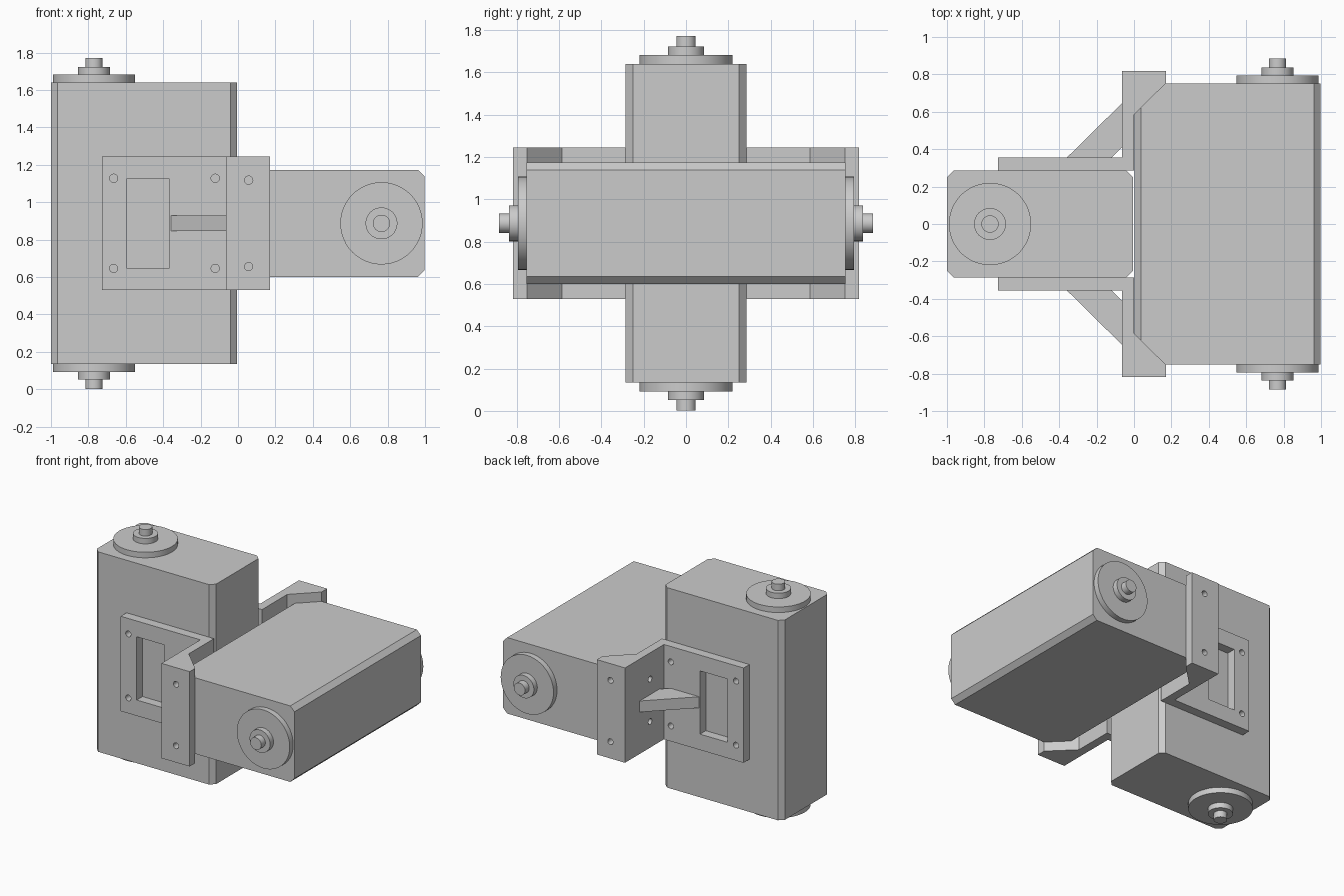
import bpy
import bmesh
import math
from mathutils import Matrix, Vector

if "Cube" in bpy.data.objects:
    bpy.data.objects.remove(bpy.data.objects["Cube"], do_unlink=True)

grey = bpy.data.materials.new("plain grey")
grey.use_nodes = True
grey.diffuse_color = (0.6, 0.6, 0.6, 1)
grey.node_tree.nodes["Principled BSDF"].inputs["Base Color"].default_value = (0.6, 0.6, 0.6, 1)

MID = 0.887      # height of the centre line
HALF = 0.7525    # half the length of a motor


def finish(name, bm):
    bmesh.ops.recalc_face_normals(bm, faces=bm.faces)
    mesh = bpy.data.meshes.new(name)
    bm.to_mesh(mesh)
    bm.free()
    mesh.materials.append(grey)
    obj = bpy.data.objects.new(name, mesh)
    bpy.context.collection.objects.link(obj)
    return obj


def prism(name, outline, low, high):
    """Extrude an x-y outline from low to high in z."""
    bm = bmesh.new()
    face = bm.faces.new([bm.verts.new((x, y, low)) for x, y in outline])
    top = bmesh.ops.extrude_face_region(bm, geom=[face])["geom"]
    bmesh.ops.translate(bm, vec=(0, 0, high - low),
                        verts=[v for v in top if isinstance(v, bmesh.types.BMVert)])
    return finish(name, bm)


def lathe(name, profile, steps=48):
    """Turn a radius-height profile around z."""
    bm = bmesh.new()
    verts = [bm.verts.new((r, 0, z)) for r, z in profile]
    edges = [bm.edges.new(pair) for pair in zip(verts, verts[1:])]
    bmesh.ops.spin(bm, geom=verts + edges, cent=(0, 0, 0), axis=(0, 0, 1),
                   angle=math.tau, steps=steps)
    bmesh.ops.remove_doubles(bm, verts=bm.verts, dist=1e-4)
    return finish(name, bm)


def select_only(obj):
    bpy.ops.object.select_all(action='DESELECT')
    obj.select_set(True)
    bpy.context.view_layer.objects.active = obj


def mirror(obj, axis):
    mod = obj.modifiers.new("mirror", 'MIRROR')
    mod.use_axis = [i == axis for i in range(3)]
    mod.use_mirror_merge = False
    select_only(obj)
    bpy.ops.object.modifier_apply(modifier=mod.name)


def cut(obj, cutter):
    mod = obj.modifiers.new("cut", 'BOOLEAN')
    mod.operation = 'DIFFERENCE'
    mod.solver = 'EXACT'
    mod.object = cutter
    cutter.hide_render = True
    select_only(obj)
    bpy.ops.object.modifier_apply(modifier=mod.name)
    bpy.data.objects.remove(cutter, do_unlink=True)


def drill(obj, centre, direction, radius=0.022):
    bm = bmesh.new()
    turn = Vector(direction).to_track_quat('Z', 'Y').to_matrix().to_4x4()
    bmesh.ops.create_cone(bm, cap_ends=True, segments=24, radius1=radius, radius2=radius,
                          depth=0.12, matrix=Matrix.Translation(centre) @ turn)
    cut(obj, finish("hole_cutter", bm))


def motor(label, location, rotation):
    # Case with chamfered long edges
    a, b, c = 0.497, 0.286, 0.035
    outline = [(-a, c - b), (c - a, -b), (a - c, -b), (a, c - b),
               (a, b - c), (a - c, b), (c - a, b), (-a, b - c)]
    case = prism(label + "_motor_case", outline, -HALF, HALF)
    # Stepped output hub on both ends
    h = HALF
    hub = lathe(label + "_motor_hubs",
                [(0, h - 0.01), (0.22, h - 0.01), (0.22, h + 0.042), (0.085, h + 0.042),
                 (0.085, h + 0.083), (0.046, h + 0.083), (0.046, h + 0.132), (0, h + 0.132)])
    hub.data.transform(Matrix.Translation((-0.267, 0, 0)))
    mirror(hub, 2)
    select_only(hub)
    bpy.ops.object.shade_smooth_by_angle(angle=math.radians(30))
    for part in (case, hub):
        part.location = location
        part.rotation_euler = rotation


motor("upright", (-0.503, 0, MID), (0, 0, 0))
motor("level", (0.5, 0, MID), (math.pi / 2, 0, math.pi))

# Bent bracket: mounting flange, wall and lip, with a filled inner corner
bracket = prism("joint_brackets",
                [(-0.728, 0.286), (0, 0.286), (0, 0.585), (0.17, 0.752), (0.17, 0.818),
                 (-0.065, 0.818), (-0.065, 0.355), (-0.728, 0.355)],
                MID - 0.357, MID + 0.357)

# Window and screw holes
cut(bracket, prism("window_cutter",
                   [(-0.595, 0.2), (-0.365, 0.2), (-0.365, 0.45), (-0.595, 0.45)],
                   MID - 0.238, MID + 0.238))
for side in (-1, 1):
    for x in (-0.665, -0.122):
        drill(bracket, (x, 0.32, MID + side * 0.241), (0, 1, 0))
    drill(bracket, (0.057, 0.785, MID + side * 0.231), (0, 1, 0))
    drill(bracket, (-0.032, 0.52, MID + side * 0.16), (1, 0, 0))
mirror(bracket, 1)

# Diagonal strut bracing the outer corner
strut = prism("bracket_struts",
              [(-0.357, 0.35), (-0.357, 0.357), (-0.065, 0.645), (-0.06, 0.645),
               (-0.06, 0.41), (-0.065, 0.41), (-0.12, 0.355), (-0.12, 0.35)],
              MID - 0.042, MID + 0.042)
mirror(strut, 1)
